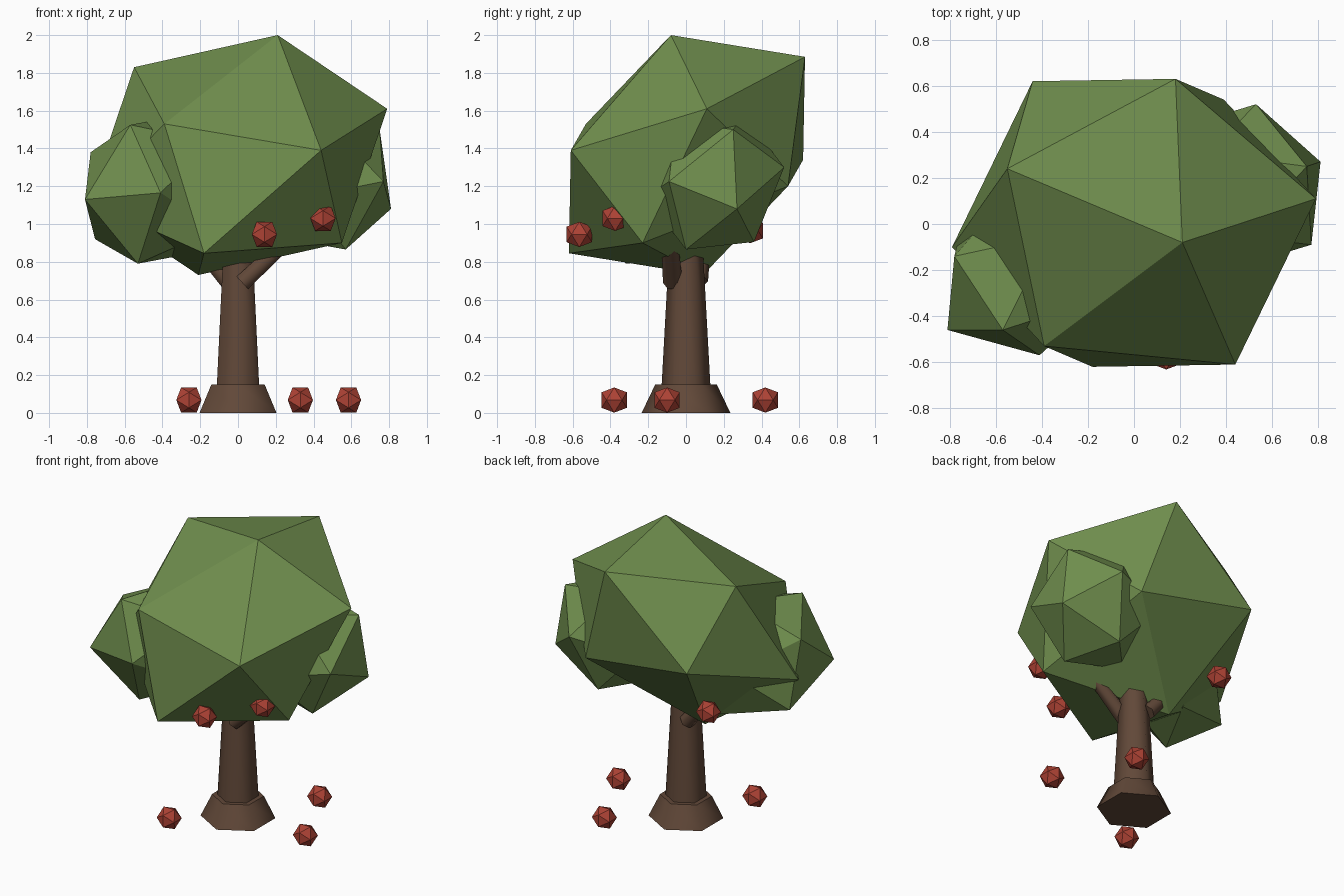
import bpy, bmesh, math
from mathutils import Vector

if "Cube" in bpy.data.objects:
    bpy.data.objects.remove(bpy.data.objects["Cube"])


def material(name, rgb):
    m = bpy.data.materials.new(name)
    m.diffuse_color = (*rgb, 1)
    m.use_nodes = True
    m.node_tree.nodes["Principled BSDF"].inputs["Base Color"].default_value = m.diffuse_color
    return m


LEAF = material("leaf", (0.16, 0.27, 0.075))
BARK = material("bark", (0.12, 0.065, 0.04))
RED = material("apple_red", (0.42, 0.055, 0.035))


def add_mesh(name, bm, mat):
    bmesh.ops.recalc_face_normals(bm, faces=list(bm.faces))
    me = bpy.data.meshes.new(name)
    bm.to_mesh(me)
    bm.free()
    me.materials.append(mat)
    ob = bpy.data.objects.new(name, me)
    bpy.context.collection.objects.link(ob)
    return ob


def icosa(name, centre, six, mat):
    """Stretched icosahedron: six corners mirrored through the centre."""
    c = Vector(centre)
    bm = bmesh.new()
    for p in six:
        p = Vector(p)
        bm.verts.new(p)
        bm.verts.new(2 * c - p)
    bmesh.ops.convex_hull(bm, input=list(bm.verts))
    return add_mesh(name, bm, mat)


def hex_cone(name, start, direction, length, r1, r2):
    """Six-sided tapered cylinder with corners on the y axis."""
    d = Vector(direction).normalized()
    side = Vector((0, 1, 0))
    side = (side - d * side.dot(d)).normalized()
    other = side.cross(d)
    bm = bmesh.new()
    rings = []
    for r, h in ((r1, 0), (r2, length)):
        angles = [math.tau * i / 6 for i in range(6)]
        rings.append([bm.verts.new(Vector(start) + d * h + r * (side * math.cos(a) + other * math.sin(a)))
                      for a in angles])
    low, high = rings
    for i in range(6):
        j = (i + 1) % 6
        bm.faces.new((low[i], low[j], high[j], high[i]))
    bm.faces.new(low[::-1])
    bm.faces.new(high)
    ob = add_mesh(name, bm, BARK)
    bpy.ops.object.select_all(action='DESELECT')
    bpy.context.view_layer.objects.active = ob
    ob.select_set(True)
    bpy.ops.object.shade_smooth_by_angle(angle=math.radians(61))
    return ob


# Foliage
icosa("main_canopy", (0, 0.005, 1.365),
      [(0.21, -0.08, 2.0), (-0.55, 0.24, 1.83), (0.18, 0.63, 1.885),
       (0.79, 0.11, 1.61), (0.44, -0.61, 1.39), (-0.39, -0.53, 1.53)], LEAF)
icosa("left_foliage", (-0.447, -0.185, 1.177),
      [(-0.81, -0.46, 1.13), (-0.57, -0.46, 1.525), (-0.41, -0.57, 1.165),
       (-0.53, -0.32, 0.79), (-0.757, -0.05, 0.92), (-0.78, -0.14, 1.38)], LEAF)
icosa("right_foliage", (0.445, 0.153, 1.222),
      [(0.81, 0.27, 1.08), (0.77, -0.09, 1.225), (0.57, 0.0, 0.865),
       (0.42, 0.36, 0.905), (0.53, 0.52, 1.3), (0.75, 0.25, 1.5)], LEAF)

# Trunk, root flare and branch stubs
hex_cone("root_flare", (0, 0, 0), (0, 0, 1), 0.15, 0.235, 0.163)
hex_cone("trunk", (0, 0, 0.02), (0, 0, 1), 0.93, 0.136, 0.085)
hex_cone("right_branch", (0.025, -0.07, 0.69), (0.72, -0.05, 0.68), 0.4, 0.052, 0.042)
hex_cone("left_branch", (-0.055, 0.065, 0.70), (-0.62, 0.08, 0.75), 0.35, 0.052, 0.042)

# Apples, hanging and fallen
K, PHI = 0.0412, (1 + 5 ** 0.5) / 2
SIX = [(1, 0, PHI), (-1, 0, PHI), (PHI, 1, 0), (PHI, -1, 0), (0, PHI, 1), (0, PHI, -1)]
spots = {"hanging_apple": [(0.14, -0.565, 0.945), (0.45, -0.375, 1.03), (-0.41, 0.34, 0.965)],
         "fallen_apple": [(-0.26, -0.38, 0.068), (0.33, 0.42, 0.068), (0.585, -0.1, 0.068)]}
for name, places in spots.items():
    for i, c in enumerate(places, 1):
        icosa(f"{name}_{i}", c, [Vector(c) + K * Vector(p) for p in SIX], RED)
